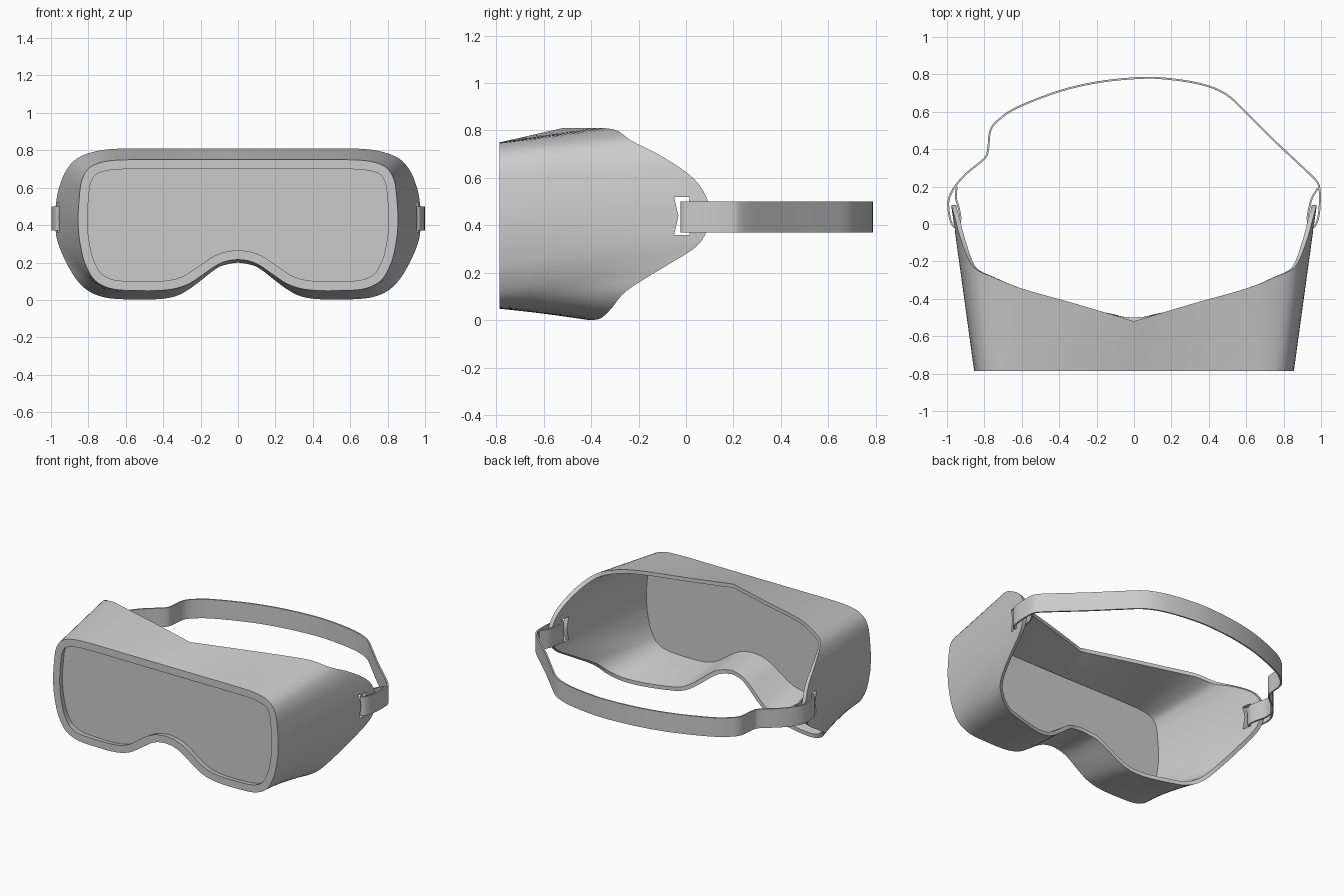
import bpy, bmesh, math
from mathutils import Vector

if "Cube" in bpy.data.objects:
    bpy.data.objects.remove(bpy.data.objects["Cube"])

FRONT = -0.785


def smooth_path(pts, n):
    """Catmull-Rom interpolation through points of any dimension."""
    out = []
    for i in range(len(pts) - 1):
        p0, p1, p2 = pts[max(i - 1, 0)], pts[i], pts[i + 1]
        p3 = pts[min(i + 2, len(pts) - 1)]
        for k in range(n):
            t = k / n
            out.append(tuple(0.5 * (2 * b + (c - a) * t + (2 * a - 5 * b + 4 * c - d) * t * t
                                    + (3 * b - a - 3 * c + d) * t ** 3)
                             for a, b, c, d in zip(p0, p1, p2, p3)))
    return out + [tuple(pts[-1])]


def closed_outline(half, n=4):
    """Smooth the right half (x, y, z) and mirror it into a closed ring."""
    pts = smooth_path(half, n)
    return [Vector(p) for p in pts] + [Vector((-x, y, z)) for x, y, z in pts[-2:0:-1]]


def inset(ring, d):
    """Move a ring inward in the xz plane."""
    out = []
    for i, p in enumerate(ring):
        t = ring[(i + 1) % len(ring)] - ring[i - 1]
        out.append(p + Vector((t.z, 0, -t.x)).normalized() * d)
    return out


def between(a, b, n):
    return [[p.lerp(q, k / n) for p, q in zip(a, b)] for k in range(n)]


def loft(name, rings, closed=False, caps=False):
    bm = bmesh.new()
    vs = [[bm.verts.new(p) for p in r] for r in rings]
    m = len(vs)
    for j in range(m if closed else m - 1):
        a, b = vs[j], vs[(j + 1) % m]
        for i in range(len(a)):
            k = (i + 1) % len(a)
            bm.faces.new((a[i], a[k], b[k], b[i]))
    if caps:
        bm.faces.new(vs[0])
        bm.faces.new(vs[-1])
    bmesh.ops.recalc_face_normals(bm, faces=bm.faces)
    me = bpy.data.meshes.new(name)
    bm.to_mesh(me)
    bm.free()
    ob = bpy.data.objects.new(name, me)
    bpy.context.collection.objects.link(ob)
    return ob


def activate(ob):
    bpy.ops.object.select_all(action='DESELECT')
    ob.select_set(True)
    bpy.context.view_layer.objects.active = ob


def shade(ob):
    activate(ob)
    bpy.ops.object.shade_smooth_by_angle(angle=math.radians(35))


# Front rim outline (x, z) and matching face-side edge (x, y, z)
front_half = [(0, .75), (.3, .75), (.56, .75), (.70, .742), (.79, .71), (.835, .64),
              (.85, .53), (.855, .44), (.852, .36), (.842, .29), (.82, .2), (.775, .115),
              (.72, .075), (.65, .055), (.55, .05), (.43, .05), (.34, .06), (.265, .085),
              (.195, .13), (.12, .182), (.06, .208), (0, .216)]
back_half = [(0, -.52, .81), (.3, -.43, .81), (.6, -.345, .81), (.75, -.285, .797),
             (.86, -.23, .757), (.92, -.1, .69), (.957, .03, .60), (.974, .09, .51),
             (.977, .1, .44), (.974, .08, .36), (.961, .03, .30), (.928, -.1, .22),
             (.875, -.25, .125), (.81, -.31, .055), (.72, -.35, .015), (.6, -.38, .003),
             (.45, -.42, .003), (.34, -.44, .018), (.25, -.455, .065), (.12, -.48, .165),
             (.06, -.495, .19), (0, -.50, .2)]
front = closed_outline([(x, FRONT, z) for x, z in front_half])
back = closed_outline(back_half)
front_in, back_in = inset(front, .05), inset(back, .026)

# Hollow tapered frame
frame = loft("goggle_frame",
             between(front, back, 5) + between(back, back_in, 1)
             + between(back_in, front_in, 5) + between(front_in, front, 1), closed=True)

# Strap slots cut through both sides
slot = [(-.05, .36), (-.032, .44), (-.05, .52), (.015, .52), (.005, .44), (.015, .36)]
for s in (-1, 1):
    cutter = loft("slot_cutter", [[Vector((s * x, y, z)) for y, z in slot] for x in (.85, 1.05)],
                  caps=True)
    cutter.hide_render = True
    activate(frame)
    mod = frame.modifiers.new("slot", 'BOOLEAN')
    mod.operation = 'DIFFERENCE'
    mod.solver = 'EXACT'
    mod.object = cutter
    bpy.ops.object.modifier_apply(modifier=mod.name)
    bpy.data.objects.remove(cutter)
shade(frame)

# Recessed flat lens
lens_edge = inset(front, .043)
lens = loft("lens", [[p + Vector((0, d, 0)) for p in lens_edge] for d in (.04, .055)], caps=True)
shade(lens)

# Elastic strap: runs round the head, through each slot and back on itself
hook = [(.993, .1), (.984, .03), (.965, -.013), (.94, -.012), (.928, .03), (.938, .09),
        (.952, .14)]
head = [(-.985, .15), (-.95, .21), (-.89, .275), (-.80, .35), (-.78, .40), (-.768, .50),
        (-.72, .56), (-.62, .625), (-.4, .71), (-.2, .757), (0, .779), (.15, .779), (.35, .75),
        (.49, .695), (.6, .595), (.75, .445), (.9, .305), (.975, .23), (.992, .185)]
path = [(-.948, .2)] + [(-x, y) for x, y in hook[::-1]] + head + hook + [(.982, .19)]
path = [Vector(p) for p in smooth_path(path, 4)]
rings = []
for i, p in enumerate(path):
    t = (path[min(i + 1, len(path) - 1)] - path[max(i - 1, 0)]).normalized()
    n = Vector((-t.y, t.x)) * .005
    a, b = p + n, p - n
    rings.append([Vector((q.x, q.y, z)) for q, z in ((a, .37), (b, .37), (b, .5), (a, .5))])
strap = loft("strap", rings, caps=True)
shade(strap)
